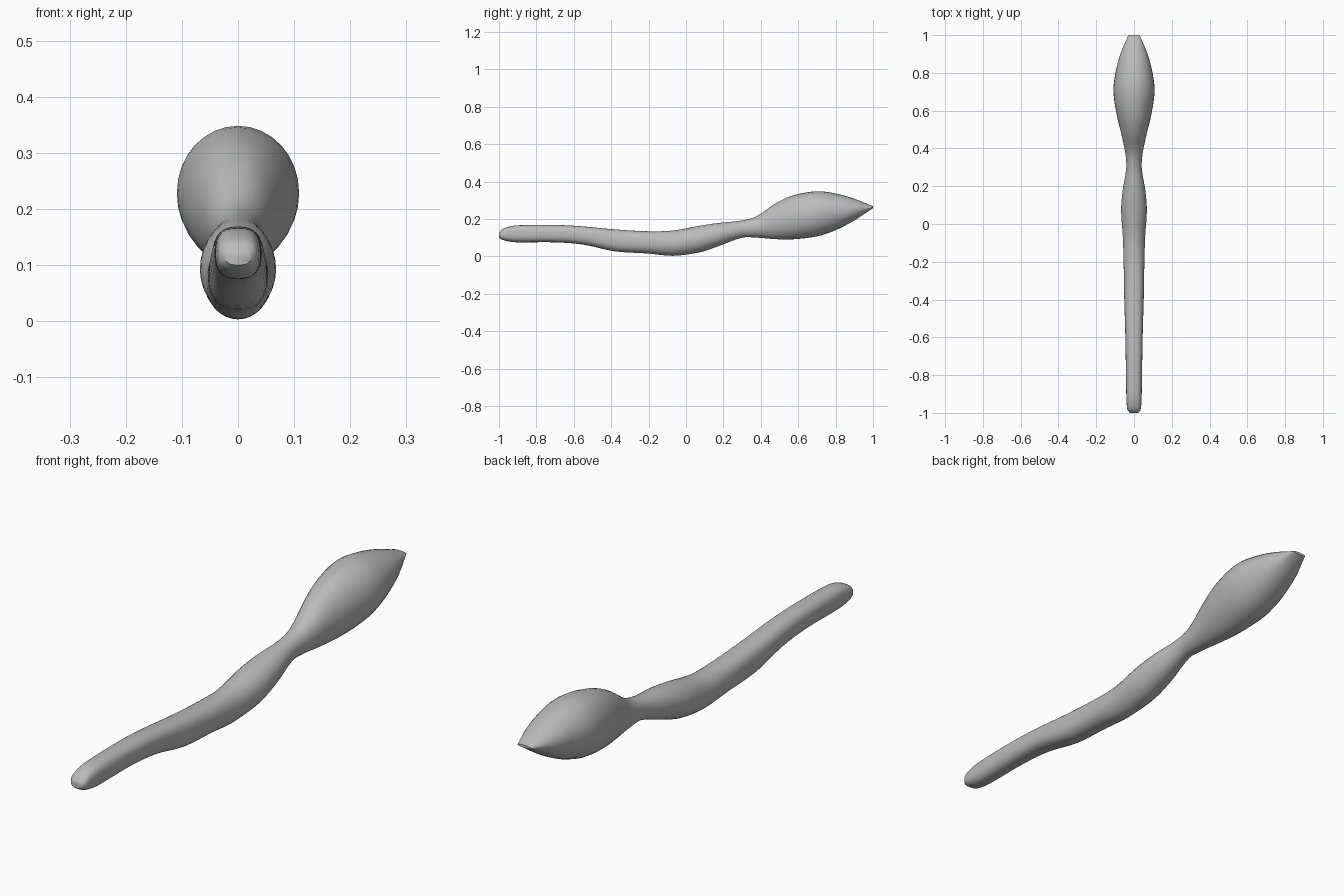
import bpy
import bmesh
import math

cube = bpy.data.objects.get("Cube")
if cube:
    bpy.data.objects.remove(cube, do_unlink=True)

grey = bpy.data.materials.new("plain grey")
grey.use_nodes = True
colour = (0.5, 0.5, 0.5, 1)
grey.diffuse_color = colour
grey.node_tree.nodes["Principled BSDF"].inputs["Base Color"].default_value = colour

# Stations along the length: y, half width, bottom, top, squareness
stations = [
    (-1.0, .022, .10, .125, 2.5),
    (-.985, .034, .09, .143, 2.6),
    (-.95, .039, .08, .158, 2.6),
    (-.9, .041, .075, .166, 2.6),
    (-.7, .044, .075, .168, 2.5),
    (-.55, .047, .063, .16, 2.5),
    (-.38, .052, .027, .144, 2.5),
    (-.2, .055, .015, .134, 2.3),
    (-.07, .059, .003, .138, 2),
    (.07, .068, .021, .163, 2),
    (.17, .061, .053, .178, 2),
    (.3, .041, .1, .192, 2),
    (.38, .047, .1, .216, 2),
    (.48, .068, .092, .284, 2),
    (.57, .09, .091, .325, 2),
    (.7, .109, .107, .348, 2),
    (.8, .098, .14, .336, 2),
    (.9, .072, .192, .308, 2),
    (1.0, .03, .258, .268, 2),
]
SIDES, STEPS = 32, 4


def blend(i, t):
    """Smooth curve through neighbouring stations, spaced by y."""
    a, b = stations[i], stations[i + 1]
    p, q = stations[max(i - 1, 0)], stations[min(i + 2, len(stations) - 1)]
    span = b[0] - a[0]
    out = [a[0] + span * t]
    for k in range(1, len(a)):
        m0 = (b[k] - p[k]) / (b[0] - p[0]) * span
        m1 = (q[k] - a[k]) / (q[0] - a[0]) * span
        h = t * t * (3 - 2 * t)
        out.append(a[k] * (1 - h) + b[k] * h
                   + m0 * t * (1 - t) ** 2 - m1 * t * t * (1 - t))
    return out


def signed_power(v, e):
    return math.copysign(abs(v) ** e, v)


def add_ring(bm, y, half, low, high, square):
    mid, tall = (low + high) / 2, (high - low) / 2
    ring = []
    for j in range(SIDES):
        angle = math.tau * j / SIDES
        x = half * signed_power(math.cos(angle), 2 / square)
        z = mid + tall * signed_power(math.sin(angle), 2 / square)
        ring.append(bm.verts.new((x, y, z)))
    return ring


# Continuous body: rounded snout, slender trunk, narrow waist, leaf-shaped bulb
bm = bmesh.new()
rings = [add_ring(bm, *blend(i, s / STEPS))
         for i in range(len(stations) - 1) for s in range(STEPS)]
rings.append(add_ring(bm, *stations[-1]))
for a, b in zip(rings, rings[1:]):
    for j in range(SIDES):
        k = (j + 1) % SIDES
        bm.faces.new((a[j], a[k], b[k], b[j]))
bm.faces.new(rings[0])
bm.faces.new(rings[-1])
bmesh.ops.recalc_face_normals(bm, faces=bm.faces)

mesh = bpy.data.meshes.new("body")
bm.to_mesh(mesh)
bm.free()
mesh.materials.append(grey)
body = bpy.data.objects.new("body", mesh)
bpy.context.collection.objects.link(body)
bpy.context.view_layer.objects.active = body
body.select_set(True)
bpy.ops.object.shade_smooth_by_angle(angle=math.radians(50))
